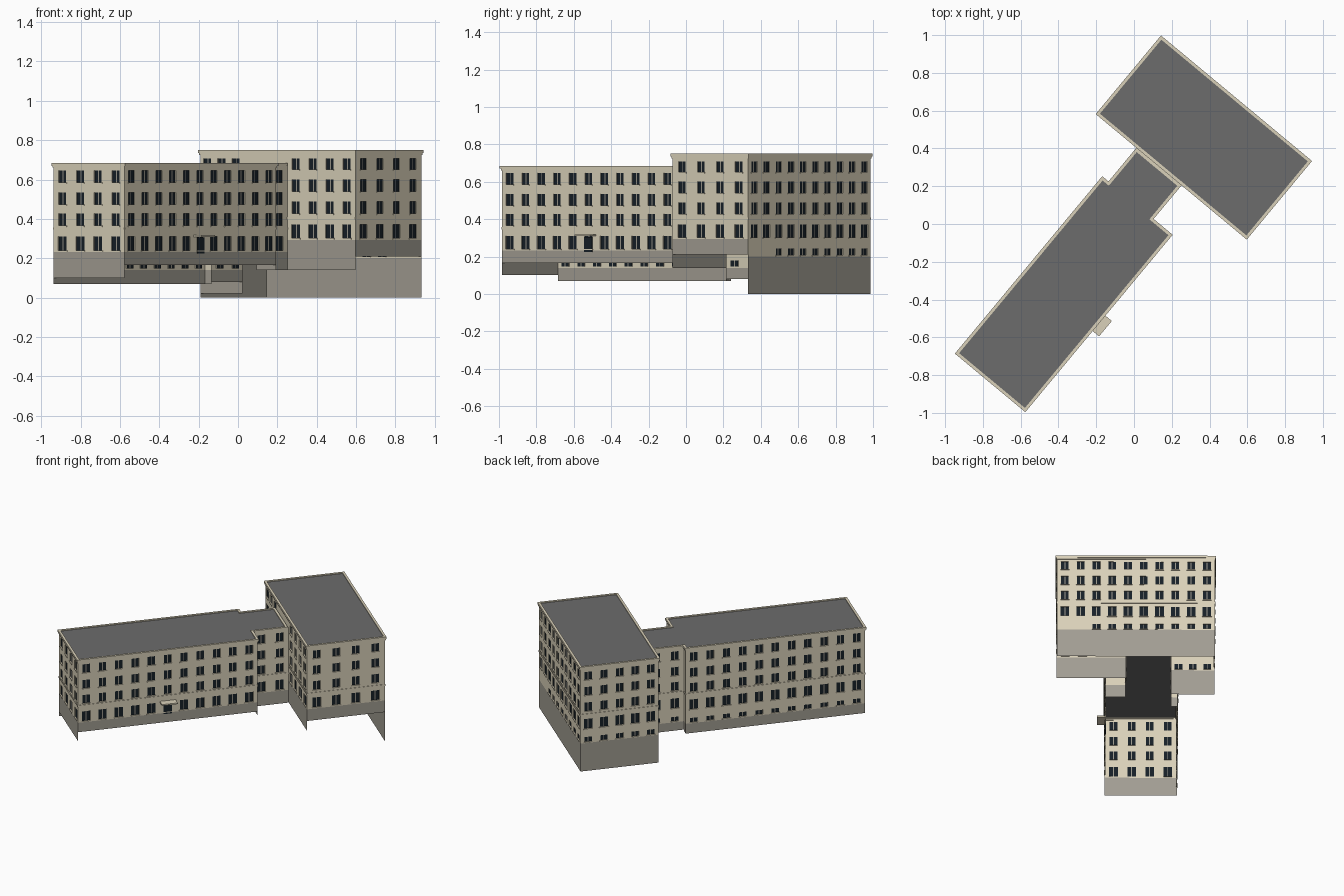
import bpy, bmesh
from mathutils import Vector

if "Cube" in bpy.data.objects:
    bpy.data.objects.remove(bpy.data.objects["Cube"])

A, E = Vector((.639, .769, 0)), Vector((.769, -.639, 0))   # building axes


def P(u, v, z):
    return A * u + E * v + Vector((0, 0, z))


def material(name, c):
    m = bpy.data.materials.new(name)
    m.diffuse_color = (*c, 1)
    m.use_nodes = True
    m.node_tree.nodes["Principled BSDF"].inputs["Base Color"].default_value = m.diffuse_color
    return m


MATS = [material("wall_paint", (.70, .64, .49)), material("plinth_stone", (.36, .34, .29)),
        material("window_glass", (.008, .014, .02)), material("window_frame", (.33, .31, .26)),
        material("roof_felt", (.15, .15, .15))]
WALL, PLINTH, GLASS, FRAME, ROOF = range(5)


def finish(bm, name):
    me = bpy.data.meshes.new(name)
    bm.to_mesh(me)
    bm.free()
    for m in MATS:
        me.materials.append(m)
    ob = bpy.data.objects.new(name, me)
    bpy.context.collection.objects.link(ob)
    return ob


def face(bm, pts, mat):
    bm.faces.new([bm.verts.new(p) for p in pts]).material_index = mat


def wall(name, p0, p1, bottom, plinth, top, n, rows, band=None, basement=None, skip=0):
    """Flat wall with n window columns; the rows are (z0, z1, width)."""
    a, b = P(*p0, 0), P(*p1, 0)
    length = (b - a).length
    d = (b - a).normalized()
    out = Vector((d.y, -d.x, 0))
    bm = bmesh.new()

    def q(s, z, o=0):
        return a + d * s + out * o + Vector((0, 0, z))

    def rect(s0, s1, z0, z1, mat, o=0):
        face(bm, [q(s0, z0, o), q(s1, z0, o), q(s1, z1, o), q(s0, z1, o)], mat)

    def ledge(s0, s1, z0, z1, o):
        rect(s0, s1, z0, z1, WALL, o)
        face(bm, [q(s0, z1, o), q(s1, z1, o), q(s1, z1), q(s0, z1)], WALL)
        face(bm, [q(s0, z0), q(s1, z0), q(s1, z0, o), q(s0, z0, o)], WALL)
        face(bm, [q(s0, z0), q(s0, z0, o), q(s0, z1, o), q(s0, z1)], WALL)
        face(bm, [q(s1, z0, o), q(s1, z0), q(s1, z1), q(s1, z1, o)], WALL)

    if plinth > bottom:
        rect(0, length, bottom, plinth, PLINTH)
    z = plinth
    cols = [length * (i + .5) / n for i in range(n)]
    levels = [(r, cols) for r in rows] if n else []
    if basement:
        levels.insert(0, (basement, cols[skip:]))
    for (z0, z1, w), cs in levels:
        rect(0, length, z, z0, WALL)
        s, r = 0, -.005
        for c in cs:
            l, h = c - w / 2, c + w / 2
            rect(s, l, z0, z1, WALL)
            # reveals, two panes and the mullion
            face(bm, [q(l, z0), q(l, z0, r), q(l, z1, r), q(l, z1)], WALL)
            face(bm, [q(h, z0, r), q(h, z0), q(h, z1), q(h, z1, r)], WALL)
            face(bm, [q(l, z0), q(h, z0), q(h, z0, r), q(l, z0, r)], WALL)
            face(bm, [q(l, z1, r), q(h, z1, r), q(h, z1), q(l, z1)], WALL)
            rect(l, c - .003, z0, z1, GLASS, r)
            rect(c - .003, c + .003, z0, z1, FRAME, r)
            rect(c + .003, h, z0, z1, GLASS, r)
            ledge(l - .004, h + .004, z0 - .006, z0, .004)
            s = h
        rect(s, length, z0, z1, WALL)
        z = z1
    rect(0, length, z, top, WALL)
    if band:
        ledge(0, length, band, band + .012, .003)
    return finish(bm, name)


def offset(poly, k):
    res = []
    for i, p in enumerate(poly):
        v = Vector((0, 0))
        for s, e in ((poly[i - 1], p), (p, poly[(i + 1) % len(poly)])):
            t = (Vector(e) - Vector(s)).normalized()
            v += Vector((-t.y, t.x)) * k
        res.append((p[0] + v.x, p[1] + v.y))
    return res


def ring(name, poly, o_out, o_in, z0, z1):
    bm = bmesh.new()
    loops = [[bm.verts.new(P(*p, z)) for p in offset(poly, o)]
             for o, z in ((o_out, z0), (o_out, z1), (o_in, z1), (o_in, z0))]
    n = len(poly)
    for j in range(4):
        x, y = loops[j], loops[(j + 1) % 4]
        for i in range(n):
            k = (i + 1) % n
            bm.faces.new((x[i], x[k], y[k], y[i])).material_index = WALL
    finish(bm, name)


def roof(name, poly, z):
    bm = bmesh.new()
    face(bm, [P(*p, z) for p in offset(poly, -.012)], ROOF)
    finish(bm, name)
    ring(name + "_cornice", poly, 0, -.016, z - .01, z + .005)
    ring(name + "_cornice_step", poly, -.004, -.012, z - .02, z - .01)


def box(name, u0, u1, v0, v1, z0, z1, mat):
    bm = bmesh.new()
    bmesh.ops.create_cube(bm, size=1)
    for v in bm.verts:
        c = v.co + Vector((.5, .5, .5))
        v.co = P(u0 + (u1 - u0) * c.x, v0 + (v1 - v0) * c.y, z0 + (z1 - z0) * c.z)
    bmesh.ops.recalc_face_normals(bm, faces=bm.faces)
    for f in bm.faces:
        f.material_index = mat
    finish(bm, name)


# Outlines along the building axes, at the cornice edge
wing = [(-1.134, -.291), (-1.134, .194), (.087, .194), (.087, .063),
        (.318, .063), (.318, -.248), (.087, -.248), (.087, -.291)]
main = [(.318, -.528), (.318, .512), (.859, .512), (.859, -.528)]
w, m = offset(wing, -.008), offset(main, -.008)

wing_rows = [(.24, .31, .056), (.366, .427, .05), (.473, .534, .05), (.585, .646, .05)]
main_rows = [(.302, .372, .056), (.427, .489, .05), (.54, .60, .05), (.651, .708, .05)]
wing_base, main_base = (.147, .178, .05), (.207, .243, .05)
WT, MT = .678, .743

# Long wing and connector walls
wall("wing_end_wall", w[0], w[1], .10, .232, WT, 4, wing_rows, .345)
wall("wing_entrance_wall", w[1], w[2], .165, .232, WT, 11, wing_rows, .345)
wall("wing_step_wall", w[2], w[3], .14, .232, WT, 0, [], .345)
link_u = m[0][0]
wall("connector_front_wall", w[3], (link_u, w[4][1]), .14, .232, WT, 2, wing_rows, .345)
wall("connector_rear_wall", (link_u, w[5][1]), w[6], .08, .14, WT, 2, wing_rows, .345, wing_base)
wall("wing_rear_step_wall", w[6], w[7], .07, .14, WT, 0, [], .345)
wall("wing_rear_wall", w[7], w[0], .07, .14, WT, 11, wing_rows, .345, wing_base)

# Main block walls, open where the connector joins
la, lb = (link_u, w[5][1]), (link_u, w[4][1])
wall("main_inner_wall_left", m[0], la, .02, .2, MT, 3, main_rows, .397, main_base)
wall("main_inner_wall_over_link", la, lb, .66, .66, MT, 0, [])
wall("main_inner_wall_right", lb, m[1], .14, .293, MT, 4, main_rows, .397)
wall("main_side_wall", m[1], m[2], .21, .293, MT, 4, main_rows, .397)
wall("main_back_wall", m[2], m[3], 0, .2, MT, 10, main_rows, .397, main_base, 2)
wall("main_far_side_wall", m[3], m[0], 0, .2, MT, 5, main_rows, .397, main_base)

# Roofs with cornices
roof("wing_roof", wing, .68)
roof("main_roof", main, .745)

# Entrance door and canopy
box("entrance_door", -.551, -.495, .18, .189, .225, .305, GLASS)
box("entrance_canopy", -.576, -.47, .182, .238, .309, .318, WALL)
